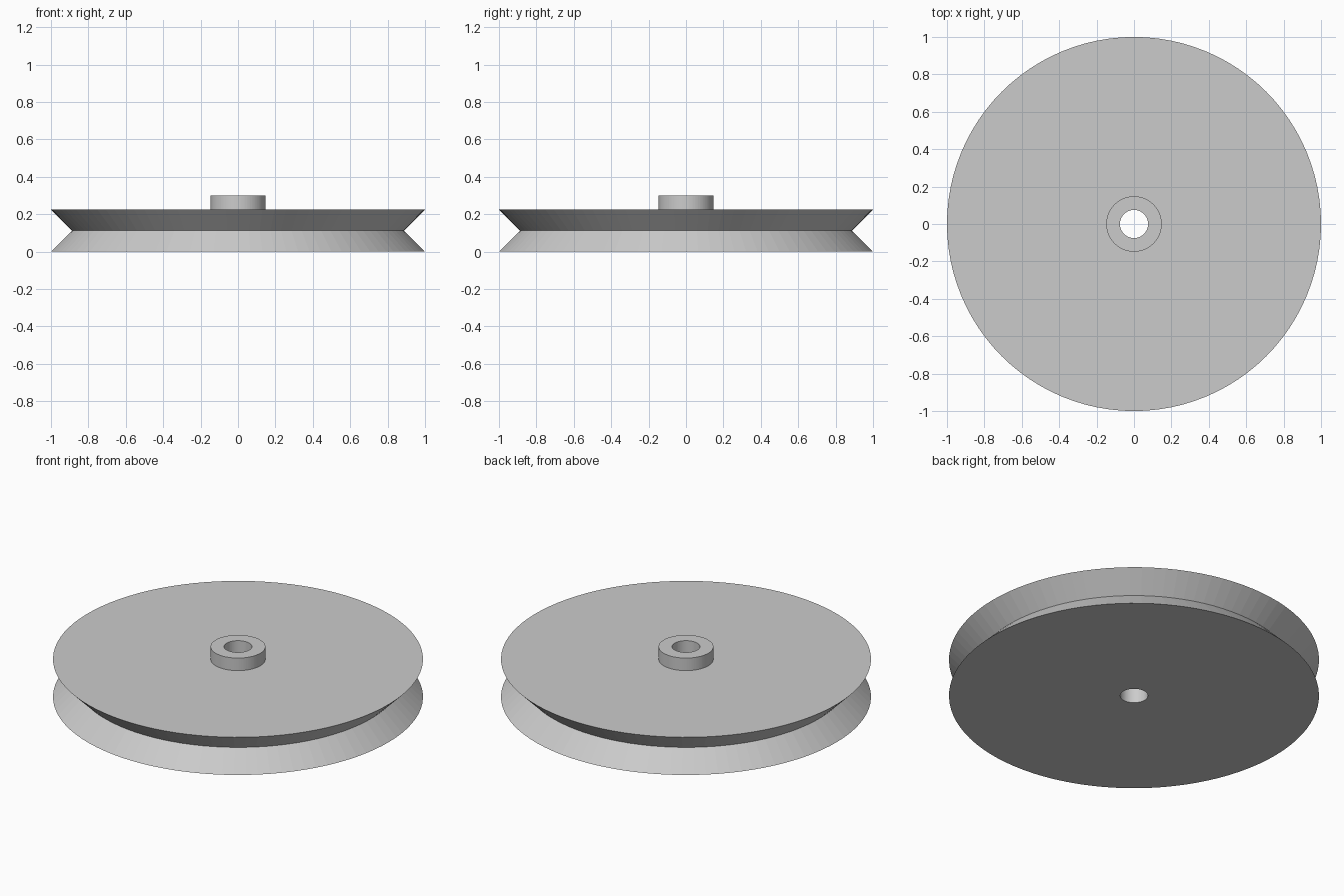
import bpy
import bmesh
from math import tau
from mathutils import Matrix, Vector

cube = bpy.data.objects.get("Cube")
if cube:
    bpy.data.objects.remove(cube, do_unlink=True)

SEGMENTS = 96
BORE, HUB, GROOVE, RIM = 0.075, 0.148, 0.888, 1.0
DISC_TOP, HUB_TOP = 0.225, 0.3

# Plain grey material
grey = bpy.data.materials.new("plain_grey")
grey.use_nodes = True
colour = (0.6, 0.6, 0.6, 1)
grey.diffuse_color = colour
grey.node_tree.nodes["Principled BSDF"].inputs["Base Color"].default_value = colour


def lathe(name, profile):
    """Revolve a closed (radius, height) profile around the z axis."""
    bm = bmesh.new()
    rings = []
    for i in range(SEGMENTS):
        turn = Matrix.Rotation(tau * i / SEGMENTS, 3, "Z")
        rings.append([bm.verts.new(turn @ Vector((r, 0, z))) for r, z in profile])
    count = len(profile)
    for i, ring in enumerate(rings):
        following = rings[(i + 1) % SEGMENTS]
        for j in range(count):
            k = (j + 1) % count
            bm.faces.new((ring[j], following[j], following[k], ring[k]))
    bmesh.ops.recalc_face_normals(bm, faces=bm.faces)
    mesh = bpy.data.meshes.new(name)
    bm.to_mesh(mesh)
    bm.free()
    mesh.materials.append(grey)
    obj = bpy.data.objects.new(name, mesh)
    bpy.context.collection.objects.link(obj)
    return obj


# Grooved wheel with a raised hub and a bore right through
lathe("pulley_wheel", [
    (BORE, 0), (RIM, 0), (GROOVE, DISC_TOP / 2), (RIM, DISC_TOP),
    (HUB, DISC_TOP), (HUB, HUB_TOP), (BORE, HUB_TOP),
])
